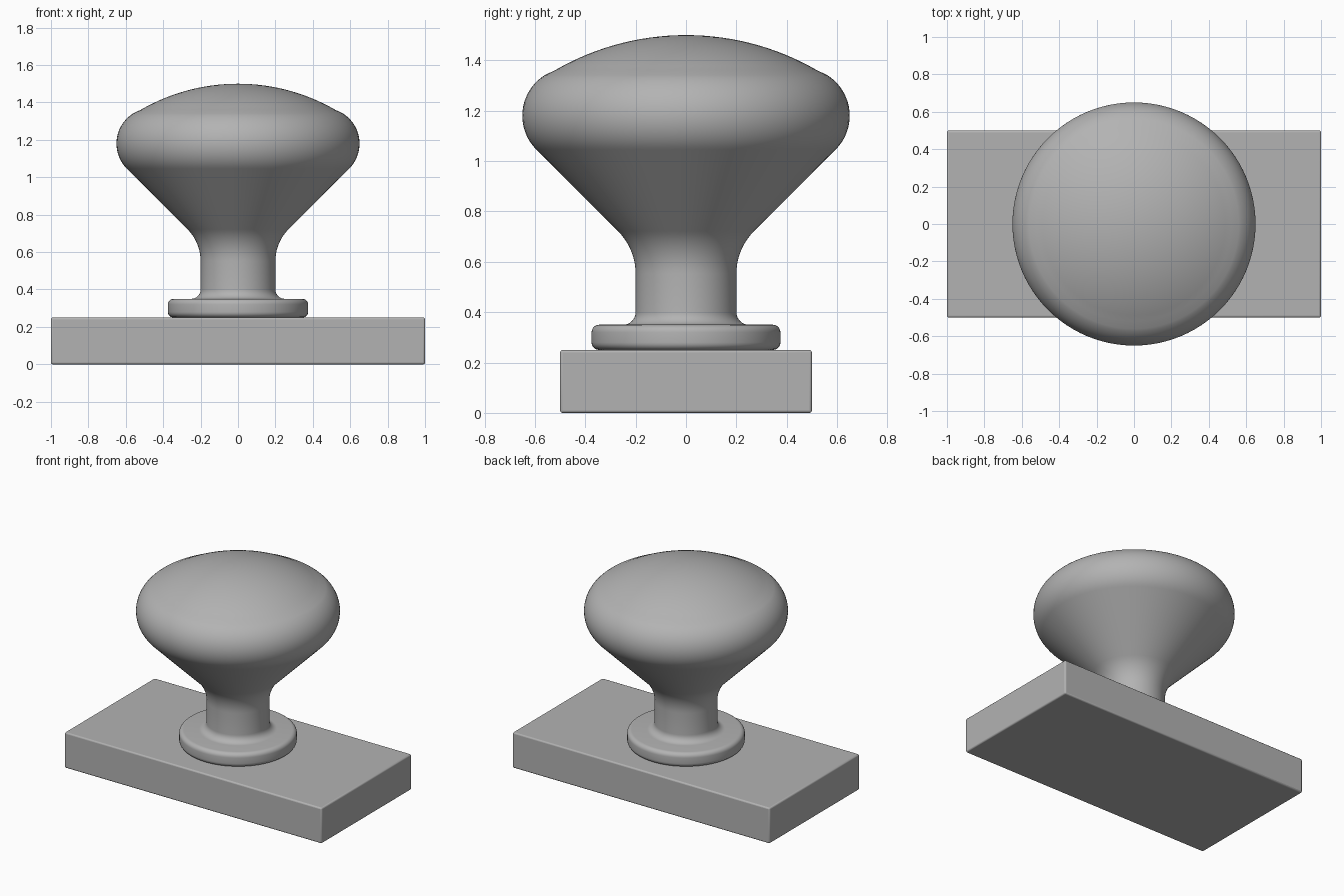
import bpy
from math import cos, sin, radians, pi

cube = bpy.data.objects.get("Cube")
if cube:
    bpy.data.objects.remove(cube, do_unlink=True)

grey = bpy.data.materials.new("plain grey")
grey.use_nodes = True
colour = (0.45, 0.45, 0.45, 1)
grey.diffuse_color = colour
grey.node_tree.nodes["Principled BSDF"].inputs["Base Color"].default_value = colour


def arc(x, z, r, start, end, steps):
    """Points of a profile arc, angles in degrees."""
    angles = [radians(start + (end - start) * i / steps) for i in range(steps + 1)]
    return [(x + r * cos(a), z + r * sin(a)) for a in angles]


def finish(obj, angle):
    obj.data.materials.append(grey)
    bpy.ops.object.select_all(action='DESELECT')
    obj.select_set(True)
    bpy.context.view_layer.objects.active = obj
    bpy.ops.object.shade_smooth_by_angle(angle=radians(angle))


def lathe(name, profile, sides=96):
    """Turn a profile, listed bottom to top, around the z axis."""
    rings = [(r, z) for r, z in profile if r > 1e-4]
    verts = [(r * cos(2 * pi * k / sides), r * sin(2 * pi * k / sides), z)
             for r, z in rings for k in range(sides)]
    faces = [(i * sides + k, i * sides + (k + 1) % sides,
              (i + 1) * sides + (k + 1) % sides, (i + 1) * sides + k)
             for i in range(len(rings) - 1) for k in range(sides)]
    # Close the bottom with a disc and the top with a fan
    faces.append(tuple(reversed(range(sides))))
    last = (len(rings) - 1) * sides
    verts.append((0, 0, profile[-1][1]))
    faces += [(last + k, last + (k + 1) % sides, len(verts) - 1) for k in range(sides)]
    mesh = bpy.data.meshes.new(name)
    mesh.from_pydata(verts, [], faces)
    obj = bpy.data.objects.new(name, mesh)
    bpy.context.collection.objects.link(obj)
    finish(obj, 40)
    return obj


# Rectangular base block with slightly softened edges
bpy.ops.mesh.primitive_cube_add(size=1, location=(0, 0, 0.125))
base = bpy.context.object
base.name = "base_block"
base.scale = (2, 1, 0.25)
bpy.ops.object.transform_apply(location=False, rotation=False, scale=True)
bevel = base.modifiers.new("soft edges", 'BEVEL')
bevel.width = 0.01
bevel.segments = 3
finish(base, 35)

# Turned handle: rounded collar, neck, flared cone, rounded rim and dome
profile = [(0.345, 0.25)]
profile += arc(0.345, 0.28, 0.03, -90, 0, 6)[1:]
profile += arc(0.345, 0.32, 0.03, 0, 90, 6)
profile += arc(0.25, 0.40, 0.05, 270, 180, 8)
profile += arc(0.44, 0.552, 0.24, 180, 135, 10)
profile += arc(0.46, 1.18, 0.19, -45, 58, 20)
profile += arc(0, 0.46, 1.04, 58, 90, 16)[1:]
lathe("turned_handle", profile)
